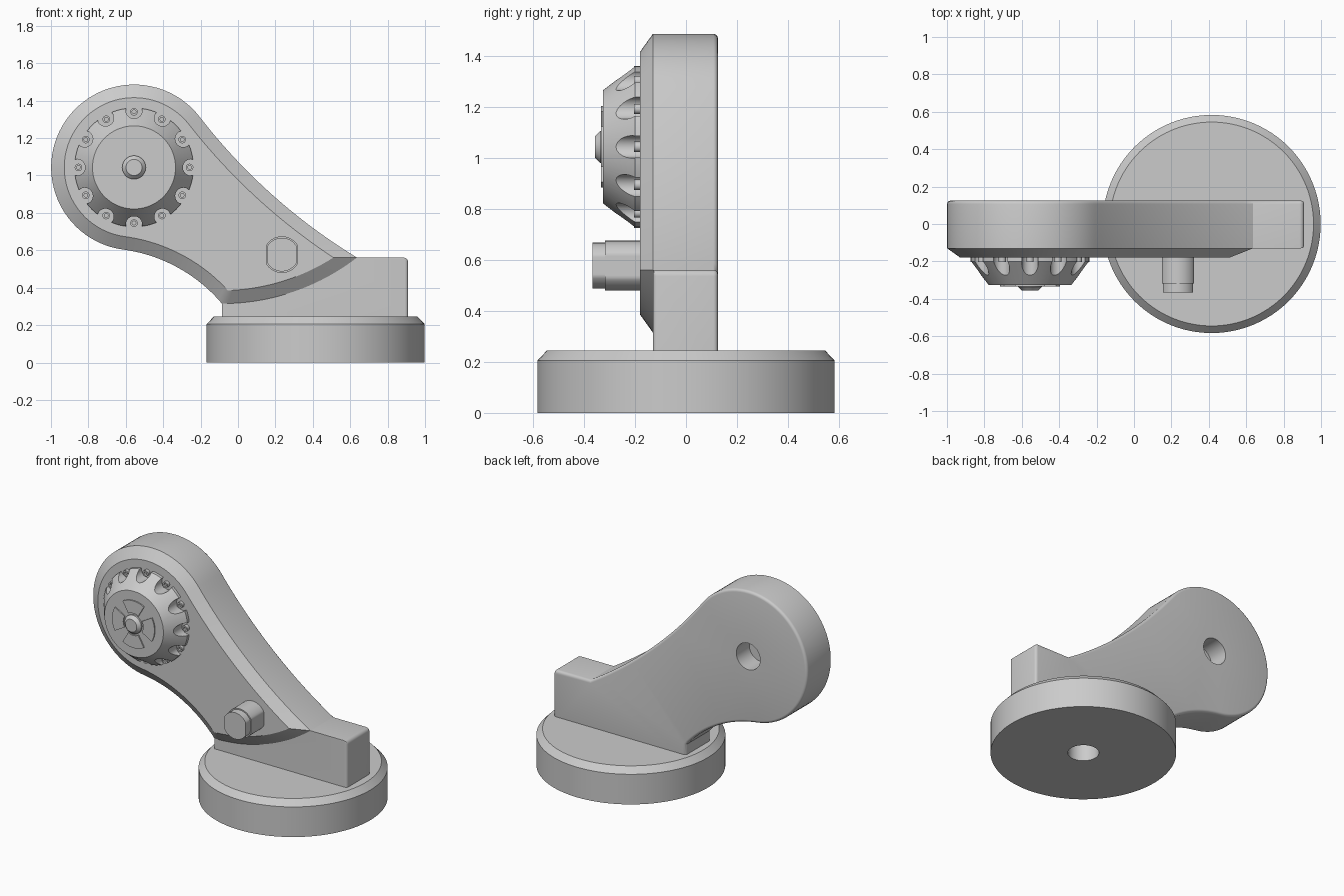
import bpy, bmesh, math
from mathutils import Vector

cube = bpy.data.objects.get("Cube")
if cube:
    bpy.data.objects.remove(cube, do_unlink=True)

grey = bpy.data.materials.new("plain grey")
grey.use_nodes = True
grey.diffuse_color = (0.6, 0.6, 0.6, 1)
grey.node_tree.nodes["Principled BSDF"].inputs["Base Color"].default_value = (0.6, 0.6, 0.6, 1)


def add_loft(bm, loops, cap_start=True):
    """Skin matching loops of points and cap the ends."""
    rings = [[bm.verts.new(p) for p in loop] for loop in loops]
    n = len(rings[0])
    for a, b in zip(rings, rings[1:]):
        for i in range(n):
            j = (i + 1) % n
            bm.faces.new((a[i], a[j], b[j], b[i]))
    if cap_start:
        bm.faces.new(rings[0][::-1])
    bm.faces.new(rings[-1])


def finish(name, bm, upright=False):
    """Parts are drawn in x and height, with depth counted towards the front."""
    bmesh.ops.recalc_face_normals(bm, faces=bm.faces[:])
    mesh = bpy.data.meshes.new(name)
    bm.to_mesh(mesh)
    bm.free()
    mesh.materials.append(grey)
    ob = bpy.data.objects.new(name, mesh)
    bpy.context.collection.objects.link(ob)
    if not upright:
        ob.rotation_euler.x = math.pi / 2
    bpy.context.view_layer.update()
    return ob


def activate(ob):
    bpy.ops.object.select_all(action='DESELECT')
    ob.select_set(True)
    bpy.context.view_layer.objects.active = ob


def smooth(ob):
    activate(ob)
    bpy.ops.object.shade_smooth_by_angle(angle=math.radians(30))


def cut(ob, cutter):
    mod = ob.modifiers.new("cut", 'BOOLEAN')
    mod.operation = 'DIFFERENCE'
    mod.solver = 'EXACT'
    mod.object = cutter
    activate(ob)
    bpy.ops.object.modifier_apply(modifier=mod.name)
    bpy.data.objects.remove(cutter, do_unlink=True)


def circle(cx, cy, r, z, n=64):
    return [(cx + r * math.cos(2 * math.pi * i / n),
             cy + r * math.sin(2 * math.pi * i / n), z) for i in range(n)]


def turned(bm, cx, cy, profile, n=64, cap_start=True):
    add_loft(bm, [circle(cx, cy, r, z, n) for r, z in profile], cap_start)


def arc(p, q, turn, n=24):
    """Points after p up to q, on an arc that turns left by the given degrees."""
    p, q, t = Vector(p), Vector(q), math.radians(turn)
    d = q - p
    h = math.atan2(d.y, d.x) - t / 2
    r = d.length / (2 * math.sin(t / 2))
    c = p + r * Vector((-math.sin(h), math.cos(h)))
    return [c + r * Vector((math.sin(h + t * i / n), -math.cos(h + t * i / n)))
            for i in range(1, n + 1)]


def inset(points, d):
    out = []
    for i, p in enumerate(points):
        a = (p - points[i - 1]).normalized()
        b = (points[(i + 1) % len(points)] - p).normalized()
        na, nb = Vector((-a.y, a.x)), Vector((-b.y, b.x))
        out.append(p + (na + nb) * (d / (1 + na.dot(nb))))
    return out


def at(points, z):
    return [(p[0], p[1], z) for p in points]


# Round base with a chamfered rim and a blind hole underneath
bm = bmesh.new()
turned(bm, 0.415, 0, [(0.098, 0.2), (0.098, 0), (0.583, 0), (0.583, 0.205), (0.545, 0.245)], 96)
smooth(finish("round_base", bm, upright=True))

KX, KZ = -0.556, 1.043  # knob axis


def arm_outline(r, heel, tip, base, turns):
    """Round head and concave underside to the heel, the given base to the tip, concave top."""
    a0, a1 = math.radians(38), math.radians(262.4)
    head = [Vector((KX + r * math.cos(a0 + (a1 - a0) * i / 56),
                    KZ + r * math.sin(a0 + (a1 - a0) * i / 56))) for i in range(57)]
    return head + arc(head[-1], heel, turns[0]) + base + arc(tip, head[0], turns[1])[:-1]


# Arm and foot in one slab, with rounded back and foot-end edges and an axle hole
heel, tip = Vector((-0.086, 0.315)), Vector((0.636, 0.561))
foot = [Vector((-0.086, 0.2)), Vector((0.91, 0.2)), Vector((0.91, 0.536))]
foot += arc((0.91, 0.536), (0.885, 0.561), 90, 5) + [tip]
slab = arm_outline(0.443, heel, tip, foot, (-42, -21))
F = 0.018
steps = [(F * (1 - math.sin(a)), F * (1 - math.cos(a)))
         for a in (math.radians(22.5 * k) for k in range(5))]
loops = [at(inset(slab, side), -0.125 + depth) for side, depth in steps]
loops += [[(min(p.x, 0.91 - side), p.y, 0.13 - depth) for p in slab] for side, depth in steps[::-1]]
bm = bmesh.new()
add_loft(bm, loops, cap_start=False)
turned(bm, KX, KZ, [(0.09, -0.125), (0.09, 0.015)], 48, cap_start=False)
bmesh.ops.triangle_fill(bm, use_beauty=True, edges=[e for e in bm.edges if e.is_boundary])
smooth(finish("arm_and_foot", bm))

# Front face of the arm with a wide chamfer
heel_in, tip_in = Vector((-0.054, 0.385)), Vector((0.51, 0.561))
outer = arm_outline(0.443, heel, tip, arc(heel, tip, 37.6), (-42, -21))
inner = arm_outline(0.373, heel_in, tip_in, arc(heel_in, tip_in, 30.7), (-40, -18.6))
bm = bmesh.new()
add_loft(bm, [at(outer, 0.13), at(inner, 0.18)])
smooth(finish("arm_front_chamfer", bm))

# Conical knob with twelve scallops round its rim
spots = [(KX + 0.305 * math.cos(k * math.pi / 6), KZ + 0.305 * math.sin(k * math.pi / 6))
         for k in range(12)]
bm = bmesh.new()
turned(bm, KX, KZ, [(0.318, 0.175), (0.318, 0.2), (0.222, 0.325)], 96)
knob = finish("knob", bm)
bm = bmesh.new()
for x, y in spots:
    turned(bm, x, y, [(0.044, 0.15), (0.044, 0.4)], 32)
cut(knob, finish("scallop_cutter", bm))
smooth(knob)

# Small hollow pin in every scallop
bm = bmesh.new()
for x, y in spots:
    x, y = KX + (x - KX) * 0.975, KZ + (y - KZ) * 0.975
    turned(bm, x, y, [(0.02, 0.175), (0.02, 0.203), (0.01, 0.203), (0.01, 0.19)], 20)
smooth(finish("rim_pins", bm))

# Raised sectors on the knob face
bm = bmesh.new()
for k in range(4):
    angles = [math.radians(90 * k - 30 + 60 * i / 10) for i in range(11)]
    sector = [(KX + r * math.cos(a), KZ + r * math.sin(a))
              for r, seq in ((0.16, angles), (0.075, angles[::-1])) for a in seq]
    add_loft(bm, [at(sector, 0.322), at(sector, 0.333)])
smooth(finish("knob_face_sectors", bm))

# Tapered hub at the knob centre
bm = bmesh.new()
turned(bm, KX, KZ, [(0.063, 0.32), (0.063, 0.336), (0.043, 0.356)], 48)
smooth(finish("knob_hub", bm))


# Stepped peg with two flat sides
def flatted(r, flat, z):
    return [(0.235 + max(-flat, min(flat, x)), 0.577 + y, z) for x, y, _ in circle(0, 0, r, z)]


bm = bmesh.new()
add_loft(bm, [flatted(0.098, 0.085, 0.17), flatted(0.098, 0.085, 0.318),
              flatted(0.09, 0.08, 0.318), flatted(0.09, 0.08, 0.367)])
smooth(finish("flat_sided_peg", bm))
